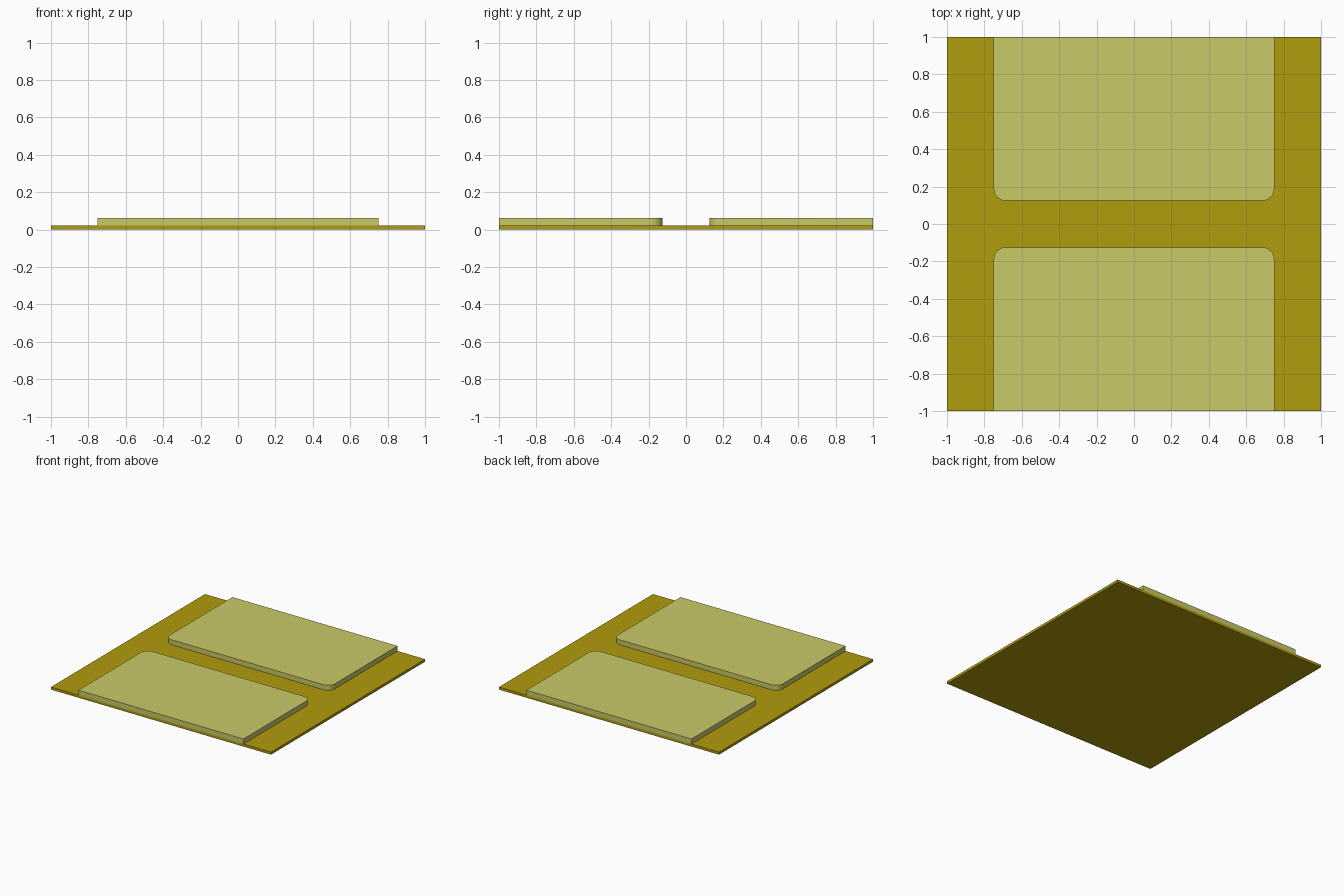
import bpy
import bmesh
from math import pi, sin, cos, radians

cube = bpy.data.objects.get("Cube")
if cube:
    bpy.data.objects.remove(cube, do_unlink=True)

BASE_TOP = 0.021
SLAB_TOP = 0.0625
GAP = 0.125        # half the channel between the slabs
HALF_WIDTH = 0.75
RADIUS = 0.0625
STEPS = 8          # segments per rounded corner


def material(name, rgb):
    mat = bpy.data.materials.new(name)
    mat.use_nodes = True
    colour = (*rgb, 1.0)
    mat.diffuse_color = colour
    mat.node_tree.nodes["Principled BSDF"].inputs["Base Color"].default_value = colour
    return mat


def prism(name, outline, bottom, top, mat):
    """Extrude a flat outline upward into a closed solid."""
    bm = bmesh.new()
    face = bm.faces.new([bm.verts.new((x, y, bottom)) for x, y in outline])
    extruded = bmesh.ops.extrude_face_region(bm, geom=[face], use_keep_orig=True)
    for v in extruded["geom"]:
        if isinstance(v, bmesh.types.BMVert):
            v.co.z = top
    bmesh.ops.recalc_face_normals(bm, faces=bm.faces)
    mesh = bpy.data.meshes.new(name)
    bm.to_mesh(mesh)
    bm.free()
    mesh.materials.append(mat)
    obj = bpy.data.objects.new(name, mesh)
    bpy.context.collection.objects.link(obj)
    return obj


def slab_outline(side):
    """Square corners on the outer edge, rounded ones along the channel."""
    right = []
    for i in range(STEPS + 1):
        a = i / STEPS * pi / 2
        right.append((HALF_WIDTH - RADIUS + RADIUS * cos(a),
                      GAP + RADIUS - RADIUS * sin(a)))
    half = [(HALF_WIDTH, 1)] + right
    loop = half + [(-x, y) for x, y in reversed(half)]
    return [(x, y * side) for x, y in loop]


ochre = material("dark ochre", (0.434, 0.332, 0.004))
pale = material("pale yellow green", (0.59, 0.59, 0.138))

# Thin square base
prism("base_plate", [(-1, -1), (1, -1), (1, 1), (-1, 1)], 0, BASE_TOP, ochre)

# Two raised slabs, mirrored across the channel
for name, side in (("front_slab", -1), ("back_slab", 1)):
    slab = prism(name, slab_outline(side), BASE_TOP, SLAB_TOP, pale)
    bpy.ops.object.select_all(action="DESELECT")
    slab.select_set(True)
    bpy.context.view_layer.objects.active = slab
    bpy.ops.object.shade_smooth_by_angle(angle=radians(30))
